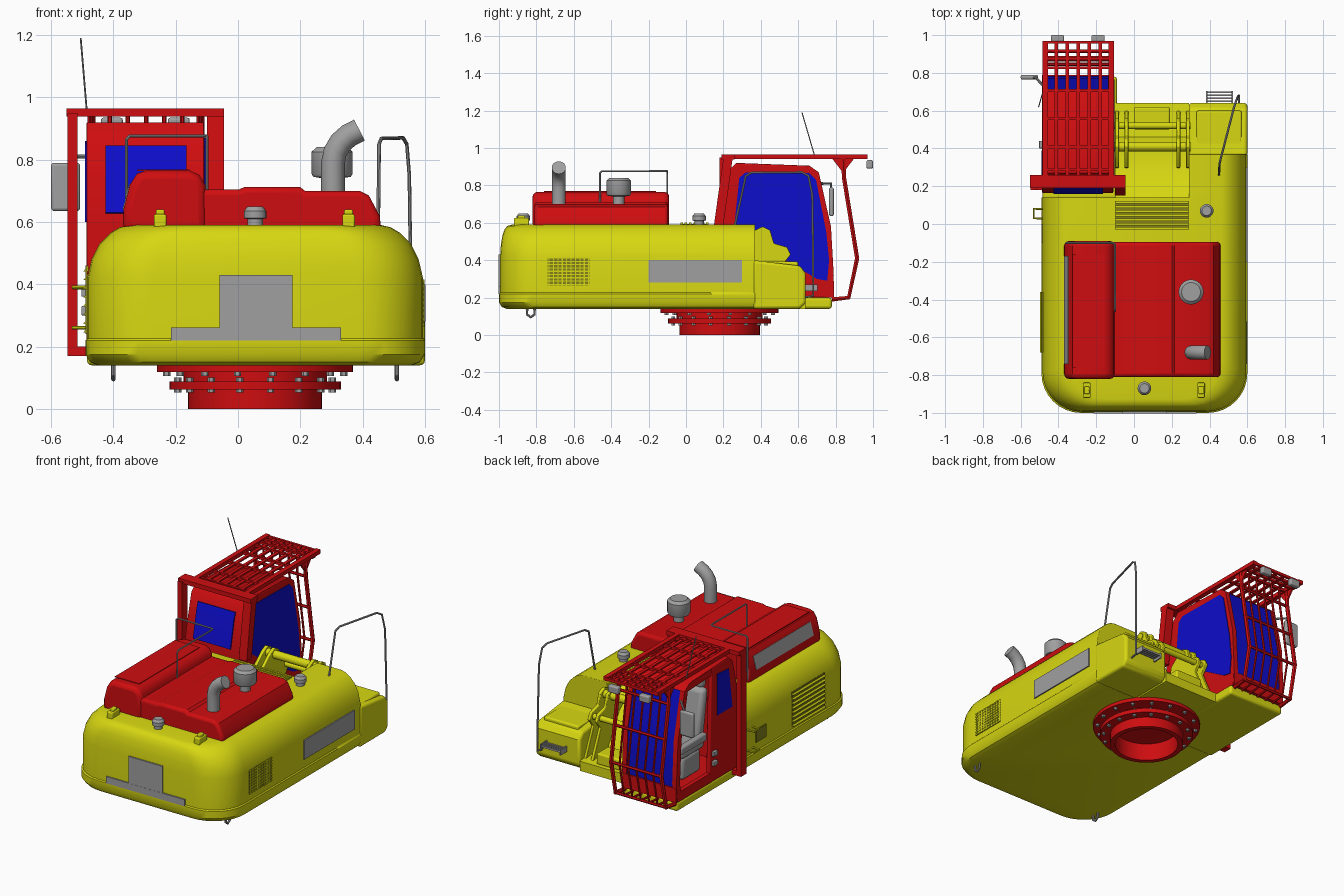
import bpy, bmesh, math
from mathutils import Vector

old = bpy.data.objects.get("Cube")
if old:
    bpy.data.objects.remove(old, do_unlink=True)

def material(name, rgb):
    m = bpy.data.materials.new(name)
    m.use_nodes = True
    m.diffuse_color = (*rgb, 1)
    m.node_tree.nodes["Principled BSDF"].inputs["Base Color"].default_value = (*rgb, 1)
    return m

YELLOW = material("yellow paint", (0.68, 0.68, 0.006))
RED = material("red paint", (0.62, 0.004, 0.005))
BLUE = material("blue glass", (0.004, 0.004, 0.6))
GREY = material("grey metal", (0.35, 0.35, 0.35))
OLIVE = material("shaded mesh", (0.22, 0.22, 0.01))
made = []

def finish(name, bm, mat, bevel=0):
    bmesh.ops.recalc_face_normals(bm, faces=bm.faces)
    me = bpy.data.meshes.new(name)
    bm.to_mesh(me)
    bm.free()
    ob = bpy.data.objects.new(name, me)
    bpy.context.collection.objects.link(ob)
    me.materials.append(mat)
    if bevel:
        b = ob.modifiers.new("bevel", 'BEVEL')
        b.width, b.segments, b.limit_method = bevel, 3, 'ANGLE'
        b.angle_limit = math.radians(40)
    made.append(ob)
    return ob

def loft(name, rings, mat, bevel=0):
    """Closed rings of equal length joined in order, both ends capped."""
    bm = bmesh.new()
    rows = [[bm.verts.new(p) for p in r] for r in rings]
    n = len(rows[0])
    for a, b in zip(rows, rows[1:]):
        for i in range(n):
            j = (i + 1) % n
            bm.faces.new((a[i], a[j], b[j], b[i]))
    bm.faces.new(rows[0])
    bm.faces.new(rows[-1])
    return finish(name, bm, mat, bevel)

def prism(name, axis, pts, lo, hi, mat, bevel=0):
    """Profile in the two other axes, extruded along the given axis."""
    put = {'x': lambda p, d: (d, p[0], p[1]),
           'y': lambda p, d: (p[0], d, p[1]),
           'z': lambda p, d: (p[0], p[1], d)}[axis]
    return loft(name, [[put(p, d) for p in pts] for d in (lo, hi)], mat, bevel)

def box(name, x0, x1, y0, y1, z0, z1, mat, bevel=0):
    return prism(name, 'z', [(x0, y0), (x1, y0), (x1, y1), (x0, y1)], z0, z1, mat, bevel)

def lathe(name, cx, cy, prof, mat, n=32):
    """Turned part from (radius, height) points."""
    rings = [[(cx + r * math.cos(math.tau * i / n), cy + r * math.sin(math.tau * i / n), z)
              for i in range(n)] for r, z in prof]
    return loft(name, rings, mat)

def tube(name, pts, r, mat, res=2):
    cu = bpy.data.curves.new(name, 'CURVE')
    cu.dimensions, cu.bevel_depth, cu.bevel_resolution = '3D', r, res
    cu.use_fill_caps = True
    sp = cu.splines.new('POLY')
    sp.points.add(len(pts) - 1)
    for p, c in zip(sp.points, pts):
        p.co = (*c, 1)
    ob = bpy.data.objects.new(name, cu)
    bpy.context.collection.objects.link(ob)
    cu.materials.append(mat)
    bpy.ops.object.select_all(action='DESELECT')
    ob.select_set(True)
    bpy.context.view_layer.objects.active = ob
    bpy.ops.object.convert(target='MESH')
    made.append(bpy.context.object)

# Main body with rounded counterweight corners
def outline(z, ix, iy, r=0.21, n=8):
    x0, x1, y0, y1 = -0.49 + ix, 0.6 - ix, -1 + iy, 0.14
    ring = [(x1, y1, z), (x0, y1, z)]
    for cx, start in ((x0 + r, math.pi), (x1 - r, 1.5 * math.pi)):
        for i in range(n + 1):
            a = start + i * math.pi / 2 / n
            ring.append((cx + r * math.cos(a), y0 + r + r * math.sin(a), z))
    return ring

levels = [(.14, .04, .04), (.15, .015, .015), (.175, 0, 0), (.22, 0, 0), (.226, .006, .006),
          (.42, .006, .006), (.48, .02, .01), (.53, .045, .018), (.565, .08, .03),
          (.583, .11, .045), (.59, .14, .07)]
loft("main_body", [outline(*l) for l in levels], YELLOW)
side = [(.29, .14)] + [(.6 - ix, z) for z, ix, iy in levels] + [(.29, .59)]
prism("right_tank", 'y', side, .13, .37, YELLOW, .012)
prism("tool_box", 'x', [(.36, .14), (.61, .14), (.64, .17), (.64, .33), (.61, .37), (.36, .4)],
      .29, .6, YELLOW, .015)
box("tool_box_lid", .33, .57, .4, .6, .36, .392, YELLOW, .01)
prism("boom_pocket", 'x', [(.1, .14), (.64, .14), (.64, .2), (.46, .22), (.34, .42), (.2, .54),
                           (.1, .585)], -.1, .29, YELLOW)
box("cab_deck", -.485, -.09, .13, .78, .14, .2, YELLOW, .015)

# Boom mounting brackets and pins
for x in (-.1, -.05, .225, .275):
    prism("boom_bracket", 'x', [(.28, .2), (.6, .2), (.52, .38), (.56, .43), (.54, .47), (.47, .49),
                                (.45, .56), (.41, .58), (.37, .56), (.3, .5)], x, x + .02, YELLOW, .004)
tube("boom_pin", [(-.11, .41, .54), (.3, .41, .54)], .025, YELLOW, 4)
tube("cylinder_pin", [(-.11, .52, .44), (.3, .52, .44)], .018, YELLOW, 4)
box("boom_foot", 0, .19, .5, .62, .2, .27, YELLOW, .01)

# Deck grille behind the boom
box("grille_base", -.1, .29, -.03, .12, .588, .593, OLIVE)
for i in range(7):
    y = -.03 + i * .023
    box("grille_slat", -.1, .29, y, y + .013, .59, .602, YELLOW)

# Side vents, plates and seams
box("right_vent", .592, .597, -.74, -.515, .265, .415, OLIVE)
for i in range(9):
    z = .268 + i * .0175
    box("right_vent_bar", .593, .599, -.74, -.515, z, z + .006, YELLOW)
for i in range(10):
    y = -.735 + i * .0235
    box("right_vent_upright", .593, .599, y, y + .006, .265, .415, YELLOW)
box("right_plate", .594, .602, -.2, .3, .28, .4, GREY)
box("left_vent", -.489, -.483, -.68, -.36, .24, .46, OLIVE)
for i in range(8):
    z = .245 + i * .028
    prism("left_louvre", 'y', [(-.48, z), (-.497, z), (-.48, z + .02)], -.68, -.36, YELLOW)
box("left_small_vent", -.489, -.483, -.1, .0, .28, .36, OLIVE)
box("front_plate", -.06, .175, -1.002, -.993, .26, .43, GREY)
box("front_lower_plate", -.215, .33, -1.003, -.994, .22, .262, GREY)

# Hood
prism("hood", 'y', [(-.13, .57), (.46, .57), (.455, .62), (.42, .685), (.39, .7), (.215, .7),
                    (.2, .712), (.02, .712), (.005, .705), (-.13, .705)], -.81, -.095, RED, .018)
prism("hood_hump", 'y', [(-.37, .57), (-.368, .64), (-.347, .72), (-.325, .755), (-.295, .765),
                         (-.155, .765), (-.125, .752), (-.105, .72), (-.1, .57)],
      -.82, -.09, RED, .025)
prism("hump_side_plate", 'y', [(-.371, .64), (-.349, .722), (-.343, .72), (-.365, .638)],
      -.74, -.17, GREY)
box("hump_cover", -.325, -.155, -.76, -.16, .764, .769, RED)

# Exhaust, air cleaner and caps
tube("exhaust", [(.305, -.68, .69), (.305, -.68, .79), (.312, -.68, .825), (.33, -.68, .855),
                 (.355, -.68, .877), (.39, -.68, .895)], .038, GREY, 5)
lathe("air_cleaner", .302, -.36, [(.03, .69), (.03, .74), (.06, .745), (.066, .755), (.066, .825),
                                  (.05, .84)], GREY)
for x, y in ((.055, -.87), (.385, .07)):
    lathe("filler_cap", x, y, [(.025, .58), (.025, .61), (.036, .612), (.036, .635), (.025, .65)], GREY, 20)
for x in (-.25, .355):
    box("lift_lug", x - .02, x + .02, -.92, -.84, .58, .625, YELLOW, .006)
    box("lift_lug_top", x - .014, x + .014, -.9, -.86, .62, .64, YELLOW, .005)
for x in (-.4, .51):
    tube("tie_hook", [(x, -.85, .15), (x, -.85, .11), (x, -.83, .095), (x, -.81, .11), (x, -.81, .15)],
         .007, GREY)

# Slewing ring, hollow underneath
lathe("slew_ring", .055, .18, [(.185, .11), (.185, 0), (.215, 0), (.215, .062), (.275, .062),
                               (.275, .088), (.23, .088), (.23, .118), (.315, .118), (.315, .145)], RED, 48)
for i in range(16):
    a = math.tau * (i + .5) / 16
    for r, z0, z1 in ((.253, .052, .1), (.29, .106, .12)):
        lathe("ring_bolt", .055 + r * math.cos(a), .18 + r * math.sin(a), [(.012, z0), (.012, z1)], GREY, 6)

# Cab shell: floor, back and roof, open at the front
back = [(.78, .2), (.19, .2), (.165, .6), (.2, .76), (.23, .88), (.27, .92), (.66, .905), (.71, .87)]
front = [(.71, .87), (.775, .58), (.79, .32), (.78, .2)]
inner = [(.77, .22), (.215, .22), (.19, .6), (.225, .76), (.252, .87), (.28, .895), (.65, .88), (.69, .86)]
prism("cab_shell", 'x', back + inner[::-1], -.485, -.11, RED)
prism("cab_right_wall", 'x', back + front[1:3], -.135, -.108, RED, .008)
prism("cab_right_glass", 'x', [(.26, .6), (.285, .84), (.32, .87), (.66, .865), (.695, .83),
                               (.75, .55), (.765, .4), (.755, .29), (.7, .3), (.5, .42), (.27, .58)],
      -.11, -.104, BLUE)
prism("cab_door_panel", 'x', back[1:6] + [(.44, .912), (.46, .2)], -.487, -.46, RED, .006)
prism("cab_door_glass", 'x', [(.24, .6), (.275, .85), (.39, .86), (.39, .6)], -.491, -.485, BLUE)
prism("cab_door_rail", 'x', [(.44, .912), (.66, .905), (.71, .87), (.68, .86), (.44, .87)], -.487, -.46, RED)
box("cab_sill", -.487, -.46, .44, .78, .2, .26, RED)
prism("cab_rear_glass", 'x', [(.158, .63), (.193, .8), (.207, .845), (.215, .843), (.2, .797), (.166, .628)],
      -.425, -.165, BLUE)
inset = [(y - .012, z) for y, z in front]
prism("windscreen", 'x', [(y - .006, z) for y, z in front] + inset[::-1], -.46, -.13, BLUE)
pillar = [(y - .035, z) for y, z in front]
for x in (-.487, -.138):
    prism("cab_pillar", 'x', front + pillar[::-1], x, x + .03, RED)
box("cab_front_sill", -.485, -.11, .75, .79, .2, .29, RED)

# Seat
box("seat_base", -.37, -.22, .38, .56, .22, .36, GREY, .02)
box("seat_cushion", -.39, -.2, .36, .6, .36, .43, GREY, .03)
prism("seat_back", 'x', [(.36, .4), (.43, .4), (.37, .72), (.31, .72)], -.38, -.21, GREY, .025)
box("seat_headrest", -.35, -.24, .29, .345, .71, .79, GREY, .02)
for x in (-.43, -.2):
    box("seat_console", x, x + .04, .4, .66, .43, .48, GREY, .012)

# Guard frame behind the cab
box("guard_rear_beam", -.55, -.045, .19, .26, .938, .965, RED)
box("guard_left_post", -.547, -.515, .18, .235, .17, .95, RED)
prism("guard_right_post", 'x', [(.15, .59), (.2, .59), (.25, .95), (.2, .95)], -.1, -.045, RED)
box("guard_left_foot", -.547, -.44, .18, .235, .17, .2, RED)

# Roof guard and front guard bars
for x in (-.485, -.135):
    box("roof_guard_side", x, x + .03, .2, .97, .94, .965, RED)
    prism("roof_guard_gusset", 'x', [(.78, .945), (.9, .945), (.85, .88), (.83, .88)], x + .01, x + .02, RED)
for y in (.28, .4, .55, .7, .82, .87, .91, .955):
    box("roof_guard_cross", -.485, -.105, y, y + .015, .943, .96, RED)
curve = [(.84, .95), (.845, .84), (.915, .41), (.87, .2), (.78, .19)]
for i in range(7):
    x = -.47 + i * .0583
    edge = i in (0, 6)
    tube("front_guard_bar", [(x, y, z) for y, z in curve], .013 if edge else .007, RED, 1)
    if not edge:
        box("roof_guard_bar", x - .01, x + .01, .26, .96, .947, .957, RED)
for y, z in curve[1:4] + [(.88, .63)]:
    tube("front_guard_cross", [(-.48, y, z), (-.11, y, z)], .009, RED, 1)
for x in (-.405, -.19):
    box("work_light", x - .035, x + .035, .965, 1, .89, .935, GREY, .008)

# Mirror, antenna, steps and handrails
box("mirror", -.6, -.507, .765, .79, .635, .79, GREY, .01)
tube("mirror_arm", [(-.47, .72, .81), (-.52, .775, .81), (-.55, .775, .74)], .007, GREY)
tube("antenna", [(-.485, .69, .95), (-.505, .62, 1.19)], .003, GREY)
for z in (.26, .39):
    tube("side_handle", [(-.48, .03, z), (-.53, .03, z), (-.53, .08, z), (-.48, .08, z)], .006, YELLOW)
for z in (.3, .36):
    box("door_latch", -.503, -.485, .4, .44, z, z + .03, GREY, .004)
for i in range(4):
    y = .645 + i * .016
    box("access_step", .385, .52, y, y + .008, .25, .262, GREY)
for x in (.38, .515):
    box("access_step_side", x, x + .008, .635, .703, .235, .27, GREY)
tube("hood_handrail", [(-.358, -.1, .6), (-.358, -.1, .865), (-.348, -.1, .876), (-.11, -.1, .876),
                       (-.1, -.11, .876), (-.1, -.45, .876), (-.1, -.46, .865), (-.1, -.46, .7)], .005, GREY)
tube("right_handrail", [(.45, .26, .58), (.453, .32, .85), (.46, .35, .868), (.53, .62, .87), (.542, .655, .85),
                        (.55, .675, .75), (.555, .68, .4), (.555, .68, .21), (.555, .63, .2)], .006, GREY)

# Smooth shading with sharp edges kept
bpy.ops.object.select_all(action='DESELECT')
for ob in made:
    ob.select_set(True)
bpy.context.view_layer.objects.active = made[0]
bpy.ops.object.shade_smooth_by_angle(angle=math.radians(35))
